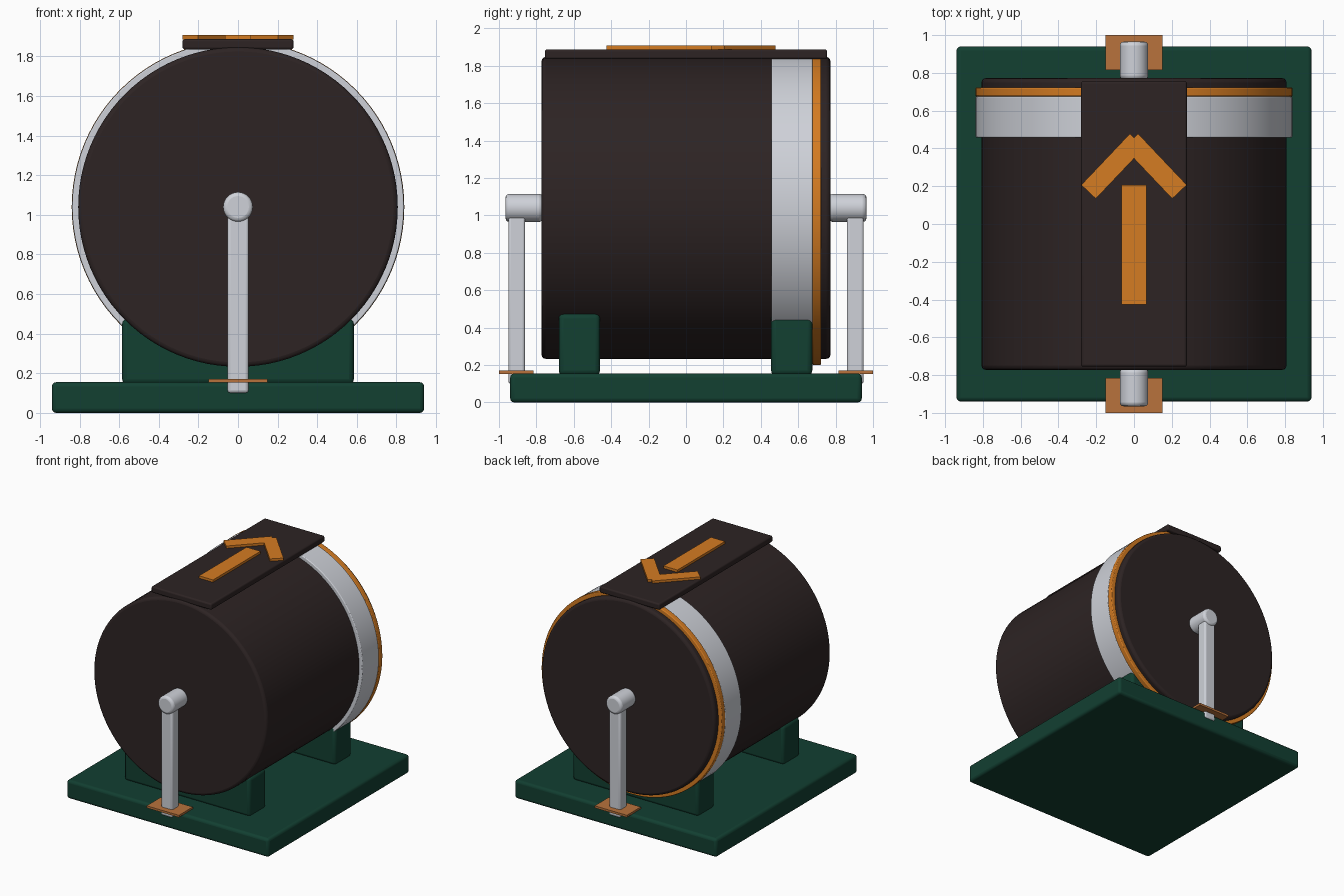
import bpy
import math

default = bpy.data.objects.get("Cube")
if default:
    bpy.data.objects.remove(default, do_unlink=True)


def material(name, r, g, b):
    m = bpy.data.materials.new(name)
    m.use_nodes = True
    m.diffuse_color = (r, g, b, 1)
    bsdf = m.node_tree.nodes["Principled BSDF"]
    bsdf.inputs["Base Color"].default_value = (r, g, b, 1)
    bsdf.inputs["Roughness"].default_value = 0.6
    return m


brown = material("dark brown", 0.026, 0.017, 0.017)
green = material("dark green", 0.006, 0.050, 0.031)
silver = material("pale grey", 0.62, 0.64, 0.69)
orange = material("orange", 0.66, 0.20, 0.016)
copper = material("copper", 0.48, 0.17, 0.045)


def finish(name, mat, bevel, segments=3):
    ob = bpy.context.object
    ob.name = name
    ob.data.materials.append(mat)
    bpy.ops.object.transform_apply(location=False, rotation=True, scale=True)
    bpy.ops.object.shade_smooth_by_angle(angle=math.radians(35))
    if bevel:
        mod = ob.modifiers.new("soft edges", "BEVEL")
        mod.width = bevel
        mod.segments = segments
        mod.limit_method = "ANGLE"
        mod.angle_limit = math.radians(40)
    return ob


def box(name, mat, x, y, z, bevel=0.0, turn=0.0):
    """Box from (min, max) pairs, turned about its vertical axis."""
    spans = (x, y, z)
    bpy.ops.mesh.primitive_cube_add(
        size=1, location=[(a + b) / 2 for a, b in spans], rotation=(0, 0, turn))
    bpy.context.object.scale = [b - a for a, b in spans]
    return finish(name, mat, bevel)


def barrel(name, mat, radius, y, bevel, sides=96):
    """Cylinder along y on the drum axis."""
    bpy.ops.mesh.primitive_cylinder_add(
        vertices=sides, radius=radius, depth=y[1] - y[0],
        location=(0, (y[0] + y[1]) / 2, AXIS), rotation=(math.pi / 2, 0, 0))
    return finish(name, mat, bevel)


AXIS = 1.04

# Base and the two cradle blocks
box("base", green, (-0.94, 0.94), (-0.94, 0.94), (0, 0.155), 0.022)
box("front_cradle", green, (-0.585, 0.585), (-0.68, -0.46), (0.145, 0.475), 0.025)
box("rear_cradle", green, (-0.585, 0.585), (0.455, 0.675), (0.145, 0.475), 0.025)

# Drum with its two bands
barrel("drum", brown, 0.807, (-0.772, 0.772), 0.022)
barrel("wide_band", silver, 0.838, (0.457, 0.676), 0.006)
barrel("narrow_band", orange, 0.84, (0.676, 0.722), 0.006)

# Axle ends, posts and foot plates at front and back
for label, s in (("front", -1), ("rear", 1)):
    def span(a, b):
        return tuple(sorted((s * a, s * b)))
    barrel(label + "_axle", silver, 0.075, span(0.765, 0.965), 0.02, 32)
    box(label + "_post", silver, (-0.054, 0.054), span(0.86, 0.95), (0.1, 1.0), 0.015)
    box(label + "_foot_plate", copper, (-0.15, 0.15), span(0.815, 1.0), (0.153, 0.171))

# Top strip with a raised arrow
box("top_strip", brown, (-0.28, 0.28), (-0.755, 0.755), (1.835, 1.888), 0.012)
box("arrow_shaft", orange, (-0.065, 0.065), (-0.425, 0.207), (1.886, 1.908))
for label, s in (("right", -1), ("left", 1)):
    cx, cy, length, width = s * 0.112, 0.306, 0.374, 0.106
    box("arrow_" + label + "_barb", orange,
        (cx - length / 2, cx + length / 2), (cy - width / 2, cy + width / 2),
        (1.886, 1.908), turn=-s * math.radians(46.5))
